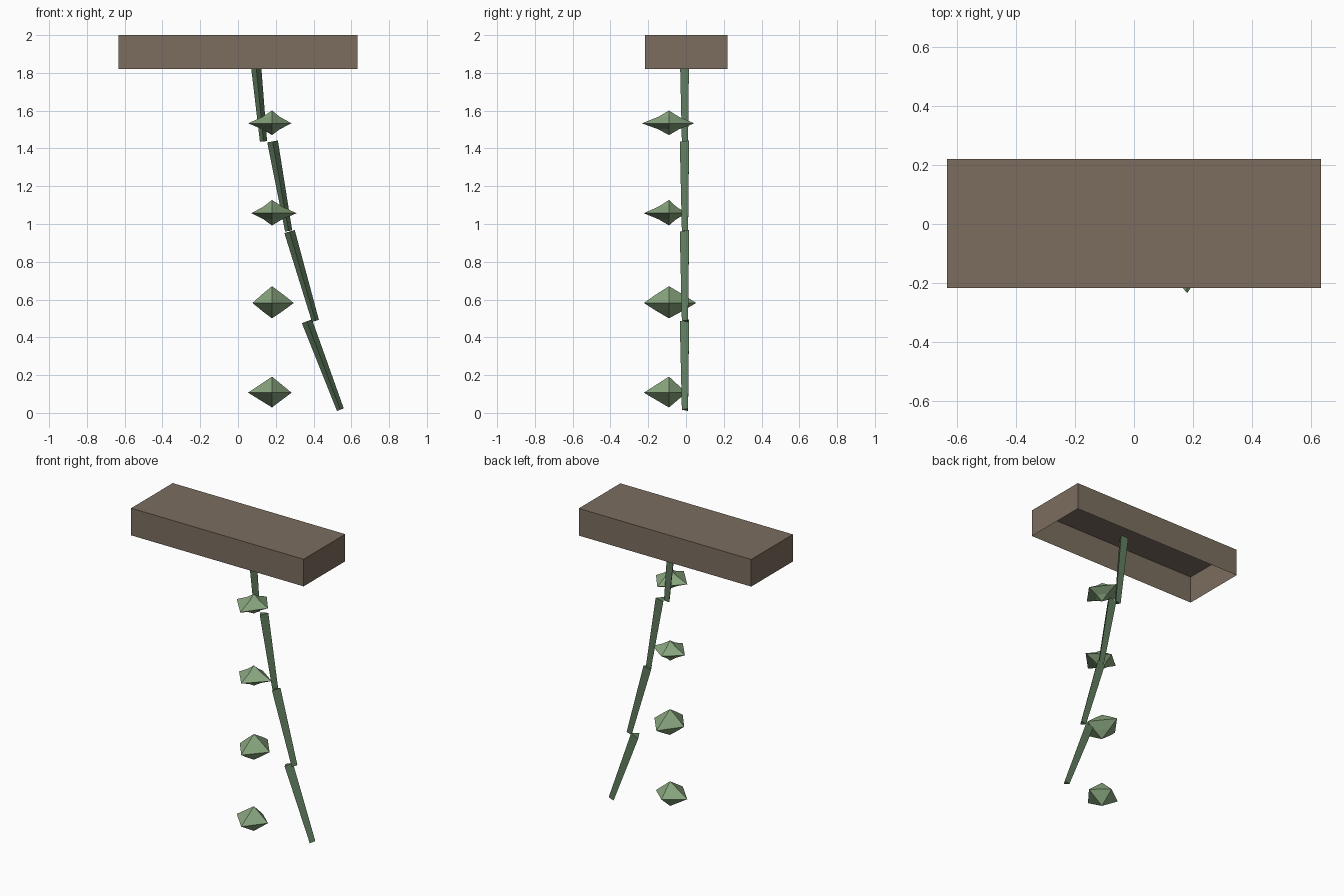
import bpy, bmesh, math
from mathutils import Vector, Matrix

if "Cube" in bpy.data.objects:
    bpy.data.objects.remove(bpy.data.objects["Cube"])


def material(name, rgb):
    m = bpy.data.materials.new(name)
    m.diffuse_color = (*rgb, 1)
    m.use_nodes = True
    m.node_tree.nodes["Principled BSDF"].inputs["Base Color"].default_value = m.diffuse_color
    return m


BROWN = material("brown", (0.20, 0.155, 0.115))
STEM = material("stem_green", (0.12, 0.21, 0.115))
LEAF = material("leaf_green", (0.25, 0.38, 0.21))


def finish(bm, name, mat):
    me = bpy.data.meshes.new(name)
    bm.to_mesh(me)
    bm.free()
    me.materials.append(mat)
    ob = bpy.data.objects.new(name, me)
    bpy.context.collection.objects.link(ob)
    return ob


# Hanging planter: thin box, open underneath
bm = bmesh.new()
bmesh.ops.create_cube(bm, size=1)
bmesh.ops.delete(bm, geom=[f for f in bm.faces if f.normal.z < -0.5], context='FACES')
bmesh.ops.transform(bm, matrix=Matrix.Translation((0, 0.002, 1.91)) @ Matrix.Diagonal((1.266, 0.436, 0.18, 1)),
                    verts=bm.verts)
finish(bm, "planter_box", BROWN)

# Vine: four three-sided tapered stems, each leaning further than the last
stems = [((0.088, 1.915), (0.135, 1.437)),
         ((0.183, 1.437), (0.268, 0.963)),
         ((0.273, 0.960), (0.410, 0.487)),
         ((0.365, 0.485), (0.542, 0.017))]
for i, (top, bottom) in enumerate(stems):
    a, b = Vector((top[0], 0, top[1])), Vector((bottom[0], 0, bottom[1]))
    lean = math.atan2(a.x - b.x, a.z - b.z)
    bm = bmesh.new()
    rings = []
    for z, r in ((-0.5, 0.022), (0.5, 0.033)):
        angles = [math.radians(-90 + 120 * k) for k in range(3)]
        rings.append([bm.verts.new((r * math.cos(t), r * math.sin(t), z * (a - b).length))
                      for t in angles])
    low, high = rings
    for k in range(3):
        n = (k + 1) % 3
        bm.faces.new((low[k], low[n], high[n], high[k]))
    bm.faces.new(high)
    bm.faces.new(low[::-1])
    bmesh.ops.transform(bm, matrix=Matrix.Translation((a + b) / 2) @ Matrix.Rotation(lean, 4, 'Y'),
                        verts=bm.verts)
    finish(bm, f"vine_stem_{i + 1}", STEM)


# Leaf clump: subdivided octahedron, four uneven tips, pinched or swollen flanks
def leaf_clump(name, z, right, back, left, front, swell):
    bm = bmesh.new()
    ring = [bm.verts.new(p) for p in ((right, 0, 0), (0, back, 0), (-left, 0, 0), (0, -front, 0))]
    top, bottom = bm.verts.new((0, 0, 0.074)), bm.verts.new((0, 0, -0.068))
    for k in range(4):
        n = (k + 1) % 4
        bm.faces.new((ring[k], ring[n], top))
        bm.faces.new((ring[n], ring[k], bottom))
    tips = set(bm.verts)
    bmesh.ops.subdivide_edges(bm, edges=bm.edges[:], cuts=1, use_grid_fill=True)
    for v in bm.verts:
        if v not in tips:
            v.co *= swell if abs(v.co.z) > 0.01 else 1.15
    bmesh.ops.triangulate(bm, faces=bm.faces[:])
    bmesh.ops.translate(bm, vec=(0.18, -0.09, z), verts=bm.verts)
    finish(bm, name, LEAF)


leaf_clump("leaf_clump_1", 1.533, 0.09, 0.116, 0.11, 0.125, 0.92)
leaf_clump("leaf_clump_2", 1.057, 0.113, 0.08, 0.095, 0.116, 0.95)
leaf_clump("leaf_clump_3", 0.582, 0.10, 0.125, 0.09, 0.116, 1.2)
leaf_clump("leaf_clump_4", 0.107, 0.09, 0.08, 0.11, 0.116, 1.15)
